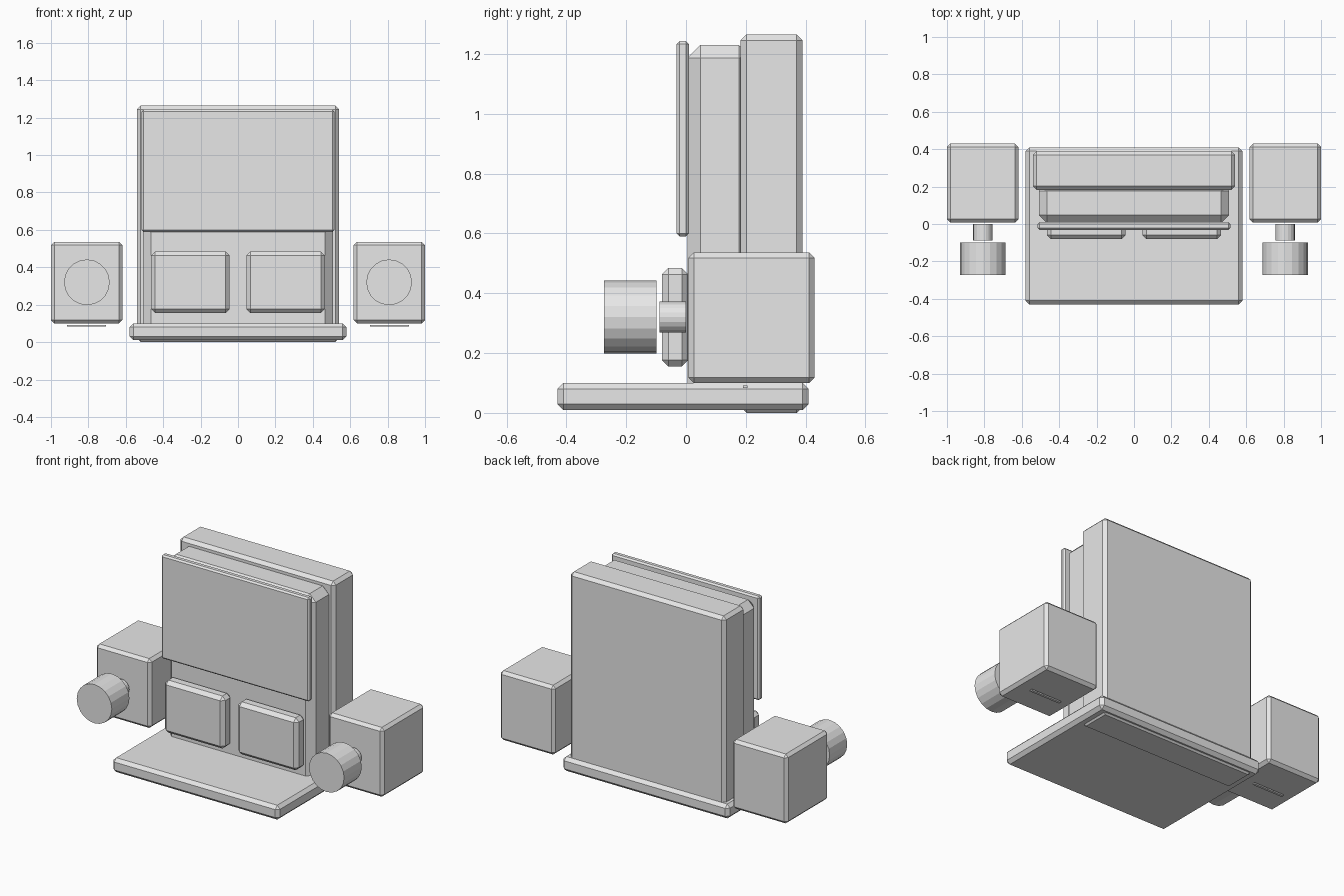
import bpy
import math
from mathutils import Vector

cube = bpy.data.objects.get("Cube")
if cube:
    bpy.data.objects.remove(cube, do_unlink=True)

grey = bpy.data.materials.new("light_grey")
grey.use_nodes = True
grey.diffuse_color = (0.8, 0.8, 0.8, 1)
grey.node_tree.nodes["Principled BSDF"].inputs["Base Color"].default_value = (0.8, 0.8, 0.8, 1)


def box(name, low, high, chamfer=0.0):
    """Box between two corners, with a single flat chamfer on every edge."""
    low, high = Vector(low), Vector(high)
    bpy.ops.mesh.primitive_cube_add(size=1, location=(low + high) / 2)
    obj = bpy.context.object
    obj.name = name
    for v in obj.data.vertices:
        v.co = v.co * (high - low)
    obj.data.materials.append(grey)
    if chamfer:
        mod = obj.modifiers.new("chamfer", "BEVEL")
        mod.width = chamfer
        mod.segments = 1
        mod.limit_method = "NONE"
    return obj


def drum(name, x, z, radius, y0, y1):
    """Flat-sided cylinder lying along y."""
    bpy.ops.mesh.primitive_cylinder_add(
        vertices=20, radius=radius, depth=y1 - y0,
        location=(x, (y0 + y1) / 2, z), rotation=(math.pi / 2, 0, 0))
    obj = bpy.context.object
    obj.name = name
    obj.data.materials.append(grey)
    return obj


# Central body: base, back slab, middle slab and thin front panel
box("base", (-0.58, -0.43, 0.01), (0.58, 0.41, 0.1), 0.02)
box("back_slab", (-0.54, 0.182, 0), (0.54, 0.39, 1.265), 0.02)
box("middle_slab", (-0.508, 0.005, 0.03), (0.508, 0.22, 1.23), 0.043)
box("front_panel", (-0.515, -0.031, 0.59), (0.515, 0.01, 1.243), 0.01)

# Mirrored parts
for side, s in (("left", 1), ("right", -1)):
    def mirrored(name, x0, x1, y, z, chamfer=0.0):
        xs = sorted((s * x0, s * x1))
        box(f"{side}_{name}", (xs[0], y[0], z[0]), (xs[1], y[1], z[1]), chamfer)

    # Raised pads below the panel
    mirrored("pad", 0.045, 0.465, (-0.081, 0.008), (0.155, 0.485), 0.022)
    # Side boxes with a thin strip beneath
    mirrored("side_box", 0.618, 1.0, (0.008, 0.43), (0.1, 0.536), 0.018)
    mirrored("side_strip", 0.705, 0.915, (0.19, 0.206), (0.083, 0.091))
    # Stem and knob in front of each box
    drum(f"{side}_stem", s * 0.808, 0.32, 0.052, -0.088, 0.0)
    drum(f"{side}_knob", s * 0.808, 0.32, 0.122, -0.274, -0.099)
